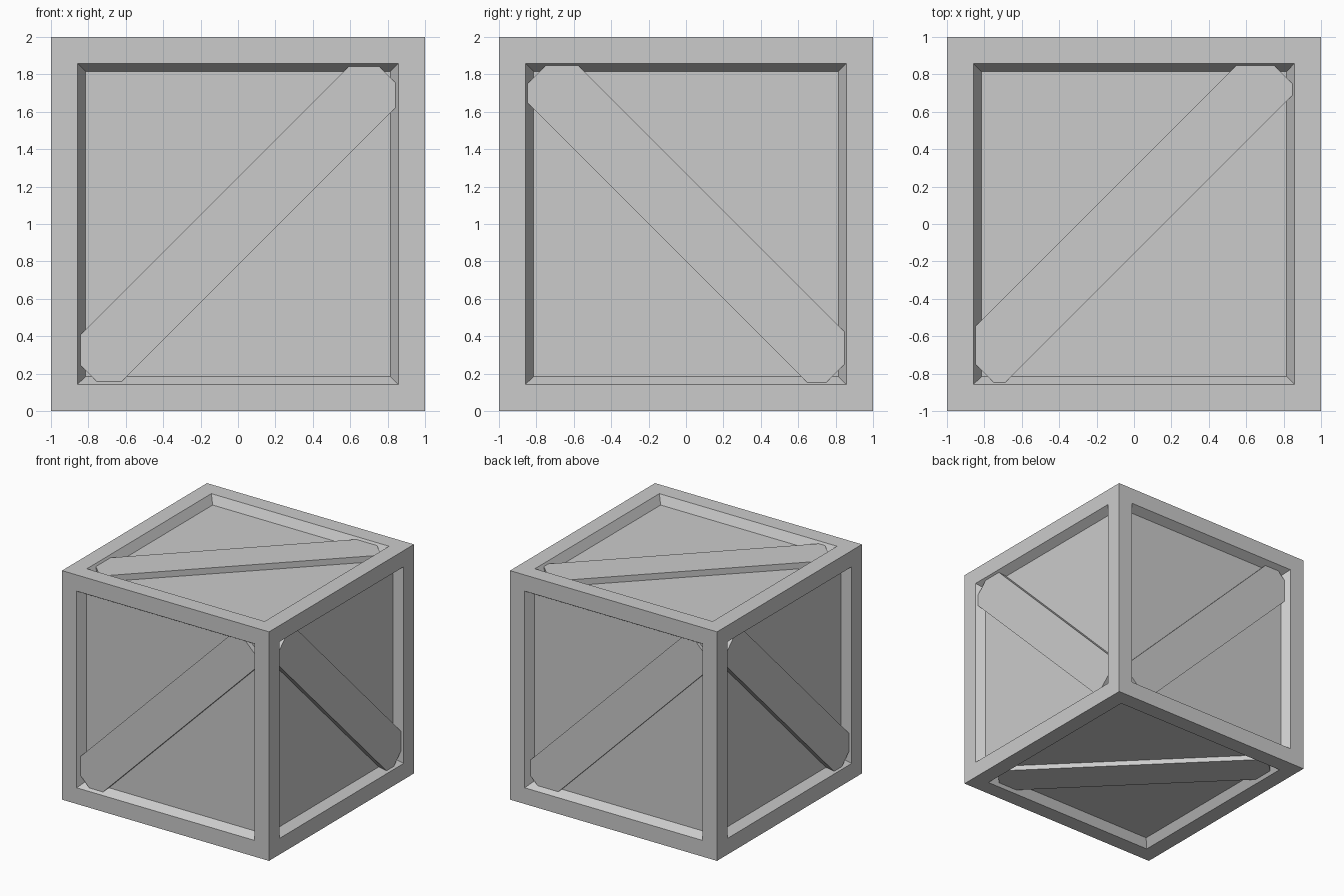
import bpy, bmesh
from math import sqrt
from mathutils import Vector, Matrix

if "Cube" in bpy.data.objects:
    bpy.data.objects.remove(bpy.data.objects["Cube"])

RECESS = 0.072
CENTRE = Vector((0, 0, 1))


def make_object(name, bm):
    bmesh.ops.recalc_face_normals(bm, faces=bm.faces)
    mesh = bpy.data.meshes.new(name)
    bm.to_mesh(mesh)
    bm.free()
    obj = bpy.data.objects.new(name, mesh)
    bpy.context.collection.objects.link(obj)
    return obj


# Crate body: cube with a flat frame and a bevelled recessed panel on each face
bm = bmesh.new()
bmesh.ops.create_cube(bm, size=2, matrix=Matrix.Translation(CENTRE))
panels = list(bm.faces)
bmesh.ops.inset_individual(bm, faces=panels, thickness=0.2)
bmesh.ops.inset_individual(bm, faces=panels, thickness=0.06, depth=-RECESS)
make_object("crate_body", bm)


def brace(name, right, up, slope, shift, width, sink):
    """Diagonal plank on one face, its ends buried in the frame."""
    u, v = Vector(right), Vector(up)
    n = u.cross(v)
    along = (u + v * slope).normalized()
    across = n.cross(along)
    bottom = RECESS + 0.008
    mid = CENTRE + n * (1 - (sink + bottom) / 2)
    mid += (v - u * slope) * (shift / 2)
    rot = Matrix((along, across, n)).transposed().to_4x4()
    size = Matrix.Diagonal((2.26, width / sqrt(2), bottom - sink, 1))
    bm = bmesh.new()
    bmesh.ops.create_cube(bm, size=1, matrix=Matrix.Translation(mid) @ rot @ size)
    make_object(name, bm)


# Diagonal braces: right and up directions, slope, offset, width, depth below frame
X, Y, Z = (1, 0, 0), (0, 1, 0), (0, 0, 1)
NX, NY = (-1, 0, 0), (0, -1, 0)
brace("front_brace", X, Z, 1, 0.015, 0.47, 0.027)
brace("back_brace", NX, Z, 1, -0.03, 0.475, 0.045)
brace("right_brace", Y, Z, -1, 0.035, 0.47, 0.019)
brace("left_brace", NY, Z, -1, 0.02, 0.46, 0.017)
brace("top_brace", X, Y, 1, 0.07, 0.46, 0.019)
brace("bottom_brace", X, NY, 1, 0.04, 0.465, 0.028)
